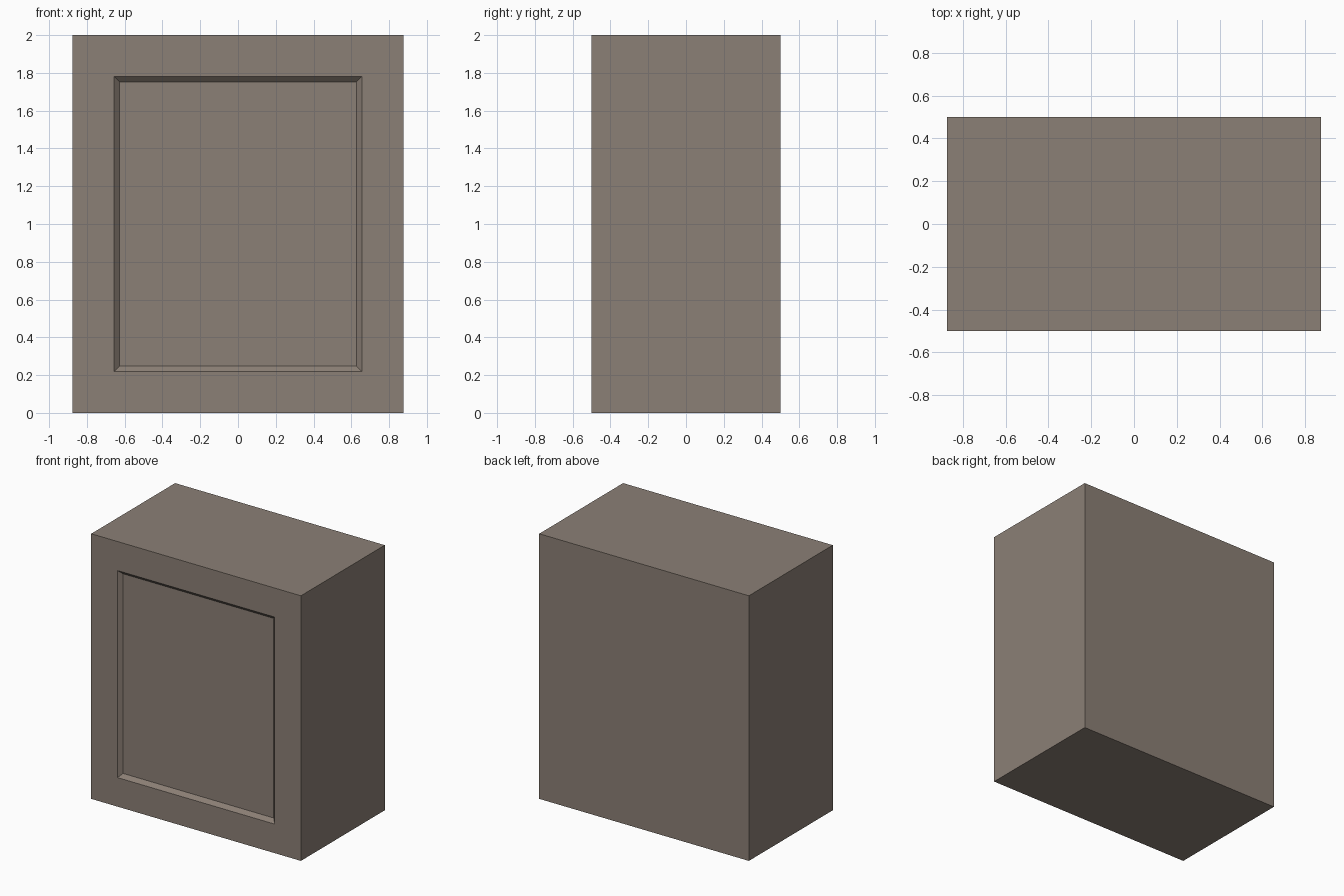
import bpy
import bmesh
from mathutils import Vector

if "Cube" in bpy.data.objects:
    bpy.data.objects.remove(bpy.data.objects["Cube"])

WIDTH, DEPTH, HEIGHT = 1.75, 1.0, 2.0
FRAME = 0.219    # flat border around the front panel
BEVEL = 0.028    # width and depth of the 45 degree panel edge

bm = bmesh.new()

# Solid body standing on the ground
bmesh.ops.create_cube(bm, size=1.0)
bmesh.ops.scale(bm, vec=(WIDTH, DEPTH, HEIGHT), verts=bm.verts)
bmesh.ops.translate(bm, vec=(0, 0, HEIGHT / 2), verts=bm.verts)
bm.normal_update()

# Front border, then sunken panel with sloped edges
front = min(bm.faces, key=lambda f: f.calc_center_median().y)
bmesh.ops.inset_region(bm, faces=[front], thickness=FRAME, use_even_offset=True)
bmesh.ops.inset_region(bm, faces=[front], thickness=BEVEL, use_even_offset=True)
bmesh.ops.translate(bm, vec=Vector((0, BEVEL, 0)), verts=front.verts)
bmesh.ops.recalc_face_normals(bm, faces=bm.faces)

mesh = bpy.data.meshes.new("cabinet_block")
bm.to_mesh(mesh)
bm.free()
block = bpy.data.objects.new("cabinet_block", mesh)
bpy.context.collection.objects.link(block)

# Warm grey-brown finish
finish = bpy.data.materials.new("warm_grey")
finish.diffuse_color = (0.26, 0.215, 0.18, 1)
finish.use_nodes = True
finish.node_tree.nodes["Principled BSDF"].inputs["Base Color"].default_value = finish.diffuse_color
mesh.materials.append(finish)
